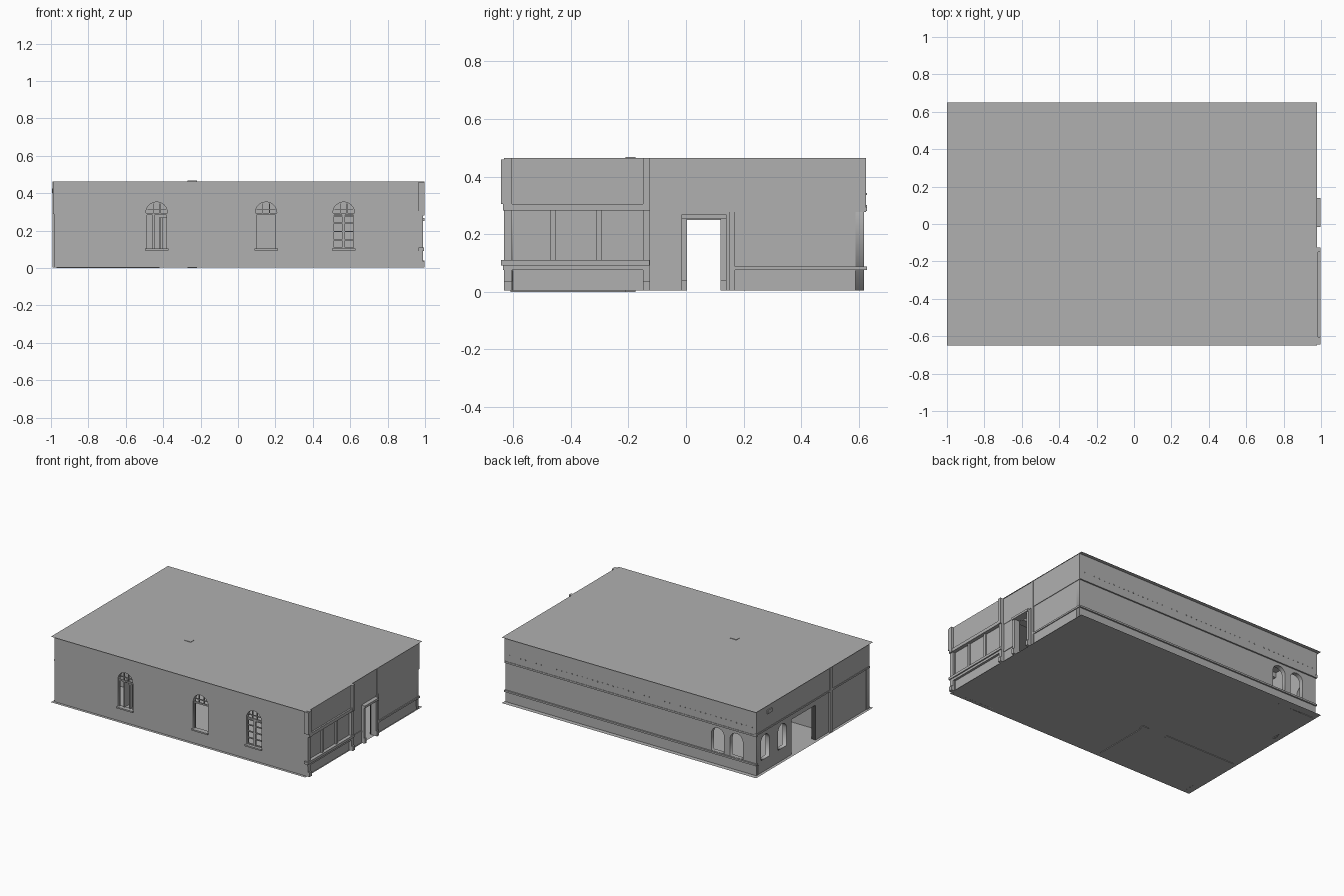
import bpy, bmesh, math

cube = bpy.data.objects.get("Cube")
if cube:
    bpy.data.objects.remove(cube)

TOP, FLOOR = 0.464, 0.004

plaster = bpy.data.materials.new("grey plaster")
plaster.use_nodes = True
GREY = (0.435, 0.435, 0.435, 1)
plaster.diffuse_color = GREY
plaster.node_tree.nodes["Principled BSDF"].inputs["Base Color"].default_value = GREY


def add(name, mesh):
    ob = bpy.data.objects.new(name, mesh)
    bpy.context.collection.objects.link(ob)
    mesh.materials.clear()
    mesh.materials.append(plaster)
    return ob


def box(name, x, y, z):
    """Box between the given (low, high) limits on each axis."""
    bm = bmesh.new()
    bmesh.ops.create_cube(bm, size=1)
    for v in bm.verts:
        v.co = [lim[0] if c < 0 else lim[1] for c, lim in zip(v.co, (x, y, z))]
    mesh = bpy.data.meshes.new(name)
    bm.to_mesh(mesh)
    bm.free()
    return add(name, mesh)


def sheet(name, z):
    """Thin floor or roof sheet that oversails the walls."""
    bm = bmesh.new()
    bm.faces.new([bm.verts.new((x, y, z)) for x, y in
                  ((-1, -0.65), (0.978, -0.65), (0.978, 0.65), (-1, 0.65))])
    mesh = bpy.data.meshes.new(name)
    bm.to_mesh(mesh)
    bm.free()
    return add(name, mesh)


def arch(c, w, z0, top, n=12):
    """Round-headed opening outline."""
    r = w / 2
    head = [(c + r * math.cos(math.pi * i / n), top - r + r * math.sin(math.pi * i / n))
            for i in range(n + 1)]
    return [(c - r, z0), (c + r, z0)] + head


def panel(name, loops, outer, thick, side):
    """Upright slab cut from outlines; outer is its centre plane, side turns it to face x."""
    curve = bpy.data.curves.new(name, 'CURVE')
    curve.dimensions, curve.fill_mode, curve.extrude = '2D', 'BOTH', thick / 2
    for loop in loops:
        s = curve.splines.new('POLY')
        s.points.add(len(loop) - 1)
        for p, (u, z) in zip(s.points, loop):
            p.co = (u, z, 0, 1)
        s.use_cyclic_u = True
    tmp = bpy.data.objects.new(name + "_outline", curve)
    bpy.context.collection.objects.link(tmp)
    dg = bpy.context.evaluated_depsgraph_get()
    mesh = bpy.data.meshes.new_from_object(tmp.evaluated_get(dg))
    bpy.data.objects.remove(tmp)
    ob = add(name, mesh)
    ob.name = name
    ob.rotation_euler = (math.pi / 2, 0, math.pi / 2 if side else 0)
    ob.location = (outer, 0, 0) if side else (0, outer, 0)
    return ob


def with_door(u0, u1, d0, d1, head):
    """Wall outline with a doorway notched out of the bottom."""
    return [(u0, FLOOR), (d0, FLOOR), (d0, head), (d1, head), (d1, FLOOR),
            (u1, FLOOR), (u1, TOP), (u0, TOP)]


def rect(u0, u1, z0=FLOOR, z1=TOP):
    return [(u0, z0), (u1, z0), (u1, z1), (u0, z1)]


# Floor and roof sheets
sheet("floor", FLOOR)
sheet("roof", TOP + 0.001)

# Outer walls
front_windows = (-0.435, 0.15, 0.565)
panel("front_wall", [rect(-0.985, 0.975)] +
      [arch(c, 0.115, 0.1, 0.353) for c in front_windows], -0.615, 0.03, False)
panel("back_wall", [rect(-0.98, 0.97)] +
      [arch(c, 0.1, 0.09, 0.26) for c in (-0.825, -0.68)], 0.603, 0.03, False)
panel("left_wall", [with_door(-0.615, 0.6, 0, 0.123, 0.253)], 0.955, 0.03, True)
panel("right_wall", [with_door(-0.615, 0.6, -0.04, 0.23, 0.25)] +
      [arch(c, 0.095, 0.09, 0.26) for c in (0.52, 0.33)], -0.965, 0.03, True)

# Front windows: sill, transom and bars in the round head
Y = (-0.622, -0.612)
for i, c in enumerate(front_windows):
    box(f"window_sill_{i}", (c - 0.063, c + 0.063), (-0.643, -0.61), (0.094, 0.104))
    box(f"window_transom_{i}", (c - 0.0575, c + 0.0575), Y, (0.283, 0.293))
    box(f"window_head_bar_{i}", (c - 0.05, c + 0.05), Y, (0.313, 0.317))
    for k in (-0.018, 0.018):
        box(f"window_head_post_{i}", (c + k - 0.002, c + k + 0.002), Y, (0.29, 0.345))
    for s in (-1, 1):
        e = sorted((c + s * 0.0575, c + s * 0.0515))
        box(f"window_jamb_{i}", e, Y, (0.1, 0.29))

# Glazing bars of the closed window, and the leaves of the open one
c = front_windows[2]
box("sash_middle", (c - 0.008, c + 0.008), Y, (0.1, 0.29))
for z in (0.108, 0.15, 0.195, 0.24, 0.278):
    box("sash_bar", (c - 0.055, c + 0.055), Y, (z - 0.003, z + 0.003))
c = front_windows[0]
box("open_leaf_left", (c - 0.022, c - 0.012), (-0.62, -0.57), (0.104, 0.283))
box("open_leaf_right", (c + 0.02, c + 0.03), (-0.62, -0.57), (0.104, 0.27))

# Back wall: upper storey band, plinth moulding and row of studs
box("back_upper_band", (-0.987, 0.972), (0.61, 0.625), (0.285, TOP))
box("back_band_lip", (-0.988, 0.972), (0.61, 0.628), (0.28, 0.292))
box("back_plinth_moulding", (-0.985, 0.972), (0.61, 0.629), (0.076, 0.088))
for i in range(48):
    x = -0.95 + i * 0.04
    box("back_stud", (x - 0.003, x + 0.003), (0.62, 0.628), (0.337, 0.343))

# Right end: upper band, posts and vent
box("right_upper_band", (-0.987, -0.975), (-0.63, 0.625), (0.3, TOP))
box("right_band_lip", (-0.99, -0.975), (-0.63, 0.628), (0.29, 0.302))
box("right_post", (-0.992, -0.975), (-0.215, -0.185), (FLOOR, TOP))
box("right_vent", (-0.994, -0.98), (0.46, 0.51), (0.4, 0.425))

# Left end: shop front with fascia, posts, mullions and sill
X0 = 0.965
box("fascia", (X0, 0.985), (-0.625, -0.127), (0.305, TOP))
box("fascia_ledge", (X0, 0.996), (-0.635, -0.127), (0.282, 0.305))
box("corner_block", (X0, 0.998), (-0.643, -0.605), (0.305, 0.46))
for name, y0, y1 in (("corner_post", -0.632, -0.605), ("shop_post", -0.15, -0.125)):
    box(name, (X0, 0.988), (y0, y1), (FLOOR, TOP))
    box(name + "_foot", (X0, 0.998), (y0, y1), (FLOOR, 0.035))
    box(name + "_cap", (X0, 0.998), (y0, y1), (0.282, TOP))
for y in (-0.461, -0.303):
    box("shop_mullion", (X0, 0.982), (y - 0.009, y + 0.009), (0.11, 0.283))
box("shop_sill", (X0, 0.994), (-0.643, -0.127), (0.092, 0.11))
box("shop_sill_under", (X0, 0.986), (-0.635, -0.127), (0.076, 0.092))

# Left end: door surround, far post, band and moulding
for y0, y1 in ((-0.016, 0.003), (0.12, 0.14)):
    box("door_jamb", (0.95, 0.99), (y0, y1), (0.04, 0.255))
    box("door_jamb_foot", (0.95, 0.998), (y0, y1), (FLOOR, 0.04))
box("door_head", (0.95, 0.998), (-0.016, 0.14), (0.252, 0.268))
box("far_post", (X0, 0.977), (0.15, 0.17), (FLOOR, TOP))
box("left_upper_band", (X0, 0.974), (0.17, 0.625), (0.278, TOP))
box("left_upper_band_middle", (X0, 0.972), (-0.125, 0.15), (0.278, TOP))
box("left_plinth_moulding", (X0, 0.976), (0.17, 0.629), (0.076, 0.088))
box("left_moulding_middle", (X0, 0.974), (-0.125, -0.016), (0.076, 0.092))

# Ceiling beams
for y in (-0.235, 0.235):
    box("long_beam", (-0.97, 0.96), (y - 0.03, y + 0.03), (0.43, TOP))
for x in (-0.345, 0.31):
    box("cross_beam", (x - 0.03, x + 0.03), (-0.61, 0.6), (0.43, TOP))

# Corner room partitions with a doorway
box("room_back_wall", (-0.97, -0.42), (-0.2, -0.175), (0, TOP))
box("room_door_lintel", (-0.42, -0.27), (-0.2, -0.175), (0.27, TOP))
box("room_side_wall", (-0.257, -0.235), (-0.61, -0.19), (0, TOP))
box("room_corner_post", (-0.27, -0.22), (-0.21, -0.175), (0, TOP + 0.004))
